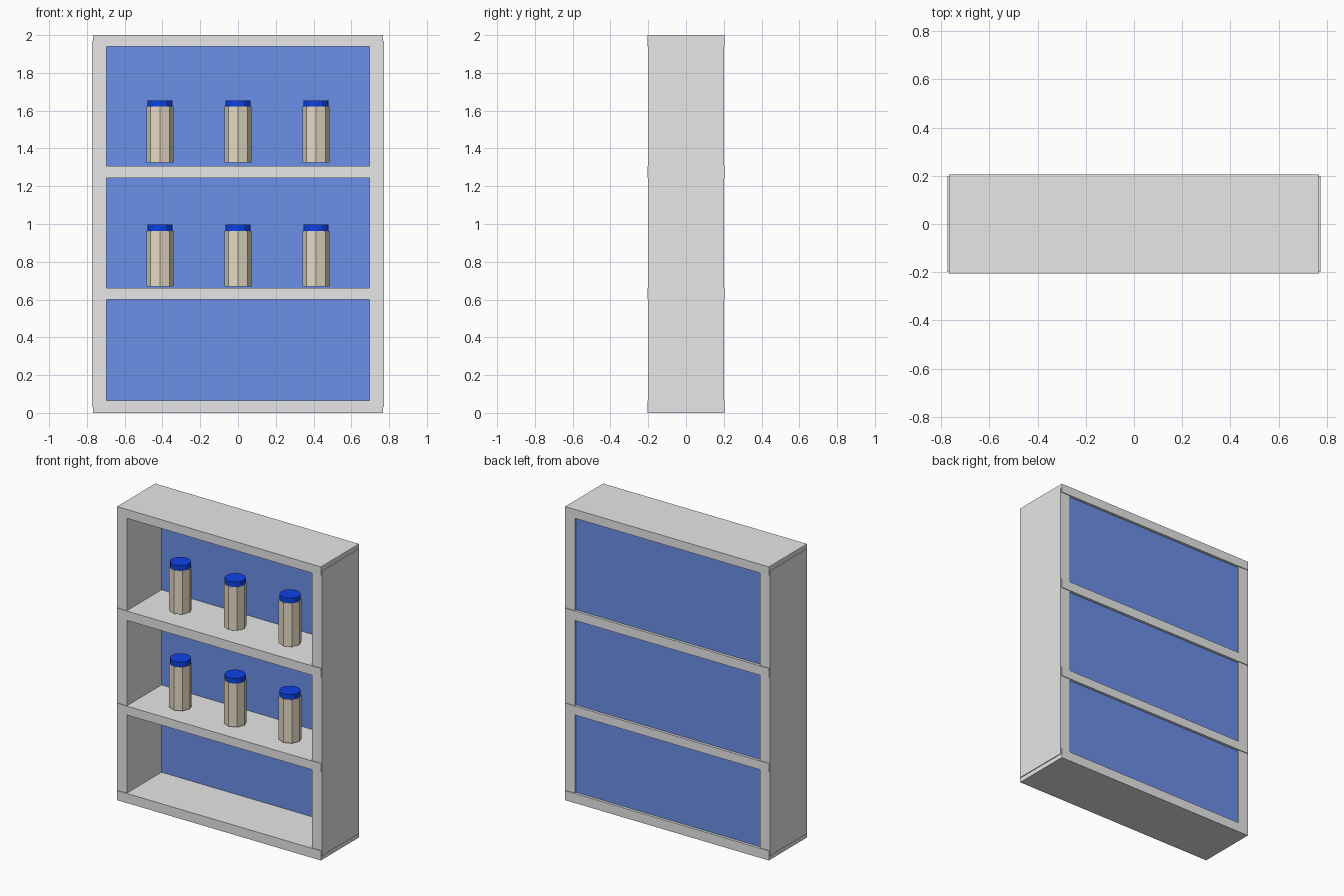
import bpy, bmesh, math
from mathutils import Matrix

if "Cube" in bpy.data.objects:
    bpy.data.objects.remove(bpy.data.objects["Cube"])


def material(name, rgb):
    m = bpy.data.materials.new(name)
    m.diffuse_color = (*rgb, 1)
    m.use_nodes = True
    m.node_tree.nodes["Principled BSDF"].inputs["Base Color"].default_value = m.diffuse_color
    return m


grey = material("light_grey", (0.8, 0.8, 0.8))
panel_blue = material("panel_blue", (0.147, 0.279, 0.8))
cap_blue = material("cap_blue", (0.004, 0.055, 0.8))
cream = material("cream", (0.8, 0.71, 0.56))


def finish(name, bm, mat):
    me = bpy.data.meshes.new(name)
    bm.to_mesh(me)
    bm.free()
    me.materials.append(mat)
    ob = bpy.data.objects.new(name, me)
    bpy.context.collection.objects.link(ob)
    return ob


def box(name, x, y, z, mat):
    """Box from (min, max) ranges."""
    bm = bmesh.new()
    bmesh.ops.create_cube(bm, size=1)
    for v in bm.verts:
        v.co = [r[0] if c < 0 else r[1] for c, r in zip(v.co, (x, y, z))]
    return finish(name, bm, mat)


def prism(name, x, y, z0, z1, radius, sides, mat):
    """Upright flat-sided cylinder."""
    bm = bmesh.new()
    bmesh.ops.create_cone(bm, cap_ends=True, segments=sides, radius1=radius,
                          radius2=radius, depth=z1 - z0,
                          matrix=Matrix.Translation((x, y, (z0 + z1) / 2)))
    return finish(name, bm, mat)


# Side walls, ending inside the top and bottom boards
for label, s in (("left", -1), ("right", 1)):
    xs = sorted((s * 0.697, s * 0.773))
    box(f"{label}_side", xs, (-0.2, 0.2), (0.03, 1.97), grey)

# Horizontal boards, slightly proud of the sides at front and back
boards = {"bottom_board": (0, 0.065), "lower_shelf": (0.6, 0.66),
          "upper_shelf": (1.244, 1.308), "top_board": (1.94, 2.0)}
for name, z in boards.items():
    box(name, (-0.768, 0.768), (-0.205, 0.205), z, grey)

# Recessed back panel
box("back_panel", (-0.72, 0.72), (0.172, 0.187), (0.03, 1.97), panel_blue)

# Jars with caps, three on each shelf
for row, z in (("lower", 0.668), ("upper", 1.325)):
    for i, x in enumerate((-0.413, 0, 0.413)):
        prism(f"{row}_jar_{i + 1}", x, -0.03, z, z + 0.296, 0.071, 8, cream)
        prism(f"{row}_jar_cap_{i + 1}", x, -0.03, z + 0.296, z + 0.33, 0.066, 12, cap_blue)
